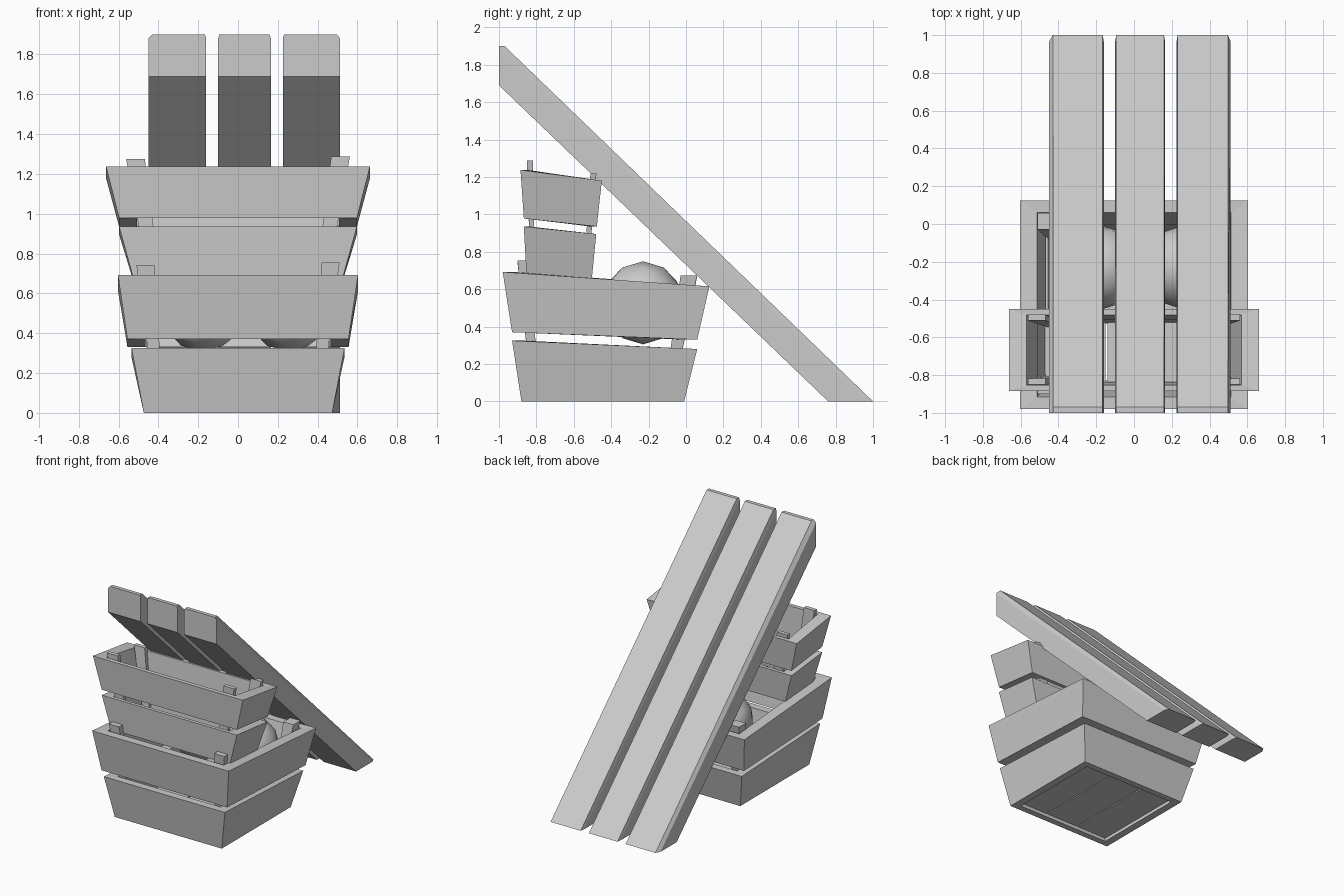
import bpy, bmesh
from mathutils import Vector

if "Cube" in bpy.data.objects:
    bpy.data.objects.remove(bpy.data.objects["Cube"])


def make(name, bm, smooth=None):
    bmesh.ops.recalc_face_normals(bm, faces=bm.faces)
    me = bpy.data.meshes.new(name)
    bm.to_mesh(me)
    bm.free()
    ob = bpy.data.objects.new(name, me)
    bpy.context.collection.objects.link(ob)
    if smooth:
        bpy.context.view_layer.objects.active = ob
        ob.select_set(True)
        bpy.ops.object.shade_smooth_by_angle(angle=smooth)
        ob.select_set(False)
    return ob


def loft(name, loops, closed=False):
    """Skin equal-length loops; closed joins last to first, otherwise caps both ends."""
    bm = bmesh.new()
    rings = [[bm.verts.new(p) for p in loop] for loop in loops]
    n = len(rings[0])
    pairs = list(zip(rings, rings[1:]))
    if closed:
        pairs.append((rings[-1], rings[0]))
    else:
        bm.faces.new(rings[0])
        bm.faces.new(rings[-1])
    for a, b in pairs:
        for i in range(n):
            j = (i + 1) % n
            bm.faces.new((a[i], a[j], b[j], b[i]))
    return make(name, bm)


def rect(x, yf, zf, yb, zb, tx=0, ty=0):
    """Rectangle with separate front and back heights, inset by tx, ty."""
    x, yf, yb = x - tx, yf + ty, yb - ty
    return [(-x, yf, zf), (x, yf, zf), (x, yb, zb), (-x, yb, zb)]


def band(name, low, high, t_low, t_high):
    loft(name, [rect(*low), rect(*high), rect(*high, *t_high), rect(*low, *t_low)], True)


def box_ring(c, w, d):
    x, y, z = c
    return [(x - w, y - d, z), (x + w, y - d, z), (x + w, y + d, z), (x - w, y + d, z)]


def posts(name, base, top, base_size, top_size, dz=0):
    # mirrored pair of leaning corner posts
    for side, s in (("left", -1), ("right", 1)):
        b, t = Vector(base), Vector(top)
        b.x *= s
        t.x *= s
        t.z += dz * s
        loft(f"{name}_{side}", [box_ring(b, *base_size), box_ring(t, *top_size)])


def floor(name, x, y0, y1, z0, z1):
    # three planks with narrow gaps
    edges = [(-x, -0.15), (-0.14, 0.145), (0.155, x)]
    for i, (a, b) in enumerate(edges):
        c, w, d = (a + b) / 2, (b - a) / 2, (y1 - y0) / 2
        loft(f"{name}_{i + 1}", [box_ring((c, (y0 + y1) / 2, z), w, d) for z in (z0, z1)])


# Large lower crate
band("large_crate_lower_band", (0.473, -0.88, 0, -0.01, 0), (0.535, -0.93, 0.325, 0.06, 0.28),
     (0.06, 0.05), (0.08, 0.06))
band("large_crate_upper_band", (0.555, -0.93, 0.37, 0.06, 0.33), (0.603, -0.98, 0.692, 0.125, 0.615),
     (0.09, 0.065), (0.09, 0.065))
posts("large_crate_front_post", (0.395, -0.80, 0.04), (0.465, -0.875, 0.748), (0.02, 0.025), (0.045, 0.026), 0.006)
posts("large_crate_back_post", (0.395, -0.09, 0.04), (0.465, 0.015, 0.67), (0.02, 0.025), (0.045, 0.044), 0.004)
floor("large_crate_floor", 0.43, -0.85, -0.04, 0.03, 0.07)

# Small upper crate
band("small_crate_lower_band", (0.525, -0.853, 0.675, -0.503, 0.66), (0.597, -0.867, 0.935, -0.48, 0.895),
     (0.065, 0.025), (0.085, 0.027))
band("small_crate_upper_band", (0.597, -0.867, 0.978, -0.477, 0.935), (0.663, -0.885, 1.238, -0.45, 1.18),
     (0.09, 0.03), (0.095, 0.033))
posts("small_crate_front_post", (0.425, -0.82, 0.70), (0.515, -0.835, 1.282), (0.03, 0.012), (0.047, 0.016), 0.006)
posts("small_crate_back_post", (0.425, -0.535, 0.69), (0.515, -0.495, 1.215), (0.03, 0.012), (0.047, 0.016), 0.004)
floor("small_crate_floor", 0.47, -0.84, -0.515, 0.69, 0.72)

# Round contents of the large crate
for i, x in enumerate((-0.17, 0.26)):
    bm = bmesh.new()
    bmesh.ops.create_icosphere(bm, subdivisions=2, radius=0.222)
    bmesh.ops.translate(bm, verts=bm.verts, vec=(x, -0.23, 0.527))
    make(f"round_fruit_{i + 1}", bm, 1.0)

# Leaning boards: outline seen from the side, upper long edges chamfered
for name, x0, x1, cl, cr in (("left", -0.45, -0.16, 0.02, 0.006),
                             ("middle", -0.10, 0.165, 0.006, 0.006),
                             ("right", 0.225, 0.512, 0.006, 0.015)):
    outer = [(-1, 1.69), (0.76, 0), (0.965, 0), (-1, 1.88)]
    upper = [(-1, 1.88), (0.965, 0), (1, 0), (-0.97, 1.9), (-1, 1.9)]
    bm = bmesh.new()
    body = [[bm.verts.new((x, y, z)) for y, z in outer] for x in (x0, x1)]
    ridge = [[bm.verts.new((x, y, z)) for y, z in upper[2:]] for x in (x0 + cl, x1 - cr)]
    for b, r in zip(body, ridge):
        bm.faces.new(b)
        bm.faces.new((b[3], b[2], r[0], r[1], r[2]))
    (a0, a1, a2, a3), (b0, b1, b2, b3) = body
    (r0, r1, r2), (s0, s1, s2) = ridge
    for f in ((a0, a1, b1, b0), (a1, a2, r0, s0, b2, b1), (r0, r1, s1, s0),
              (r1, r2, s2, s1), (a0, b0, b3, s2, r2, a3)):
        bm.faces.new(f)
    make(f"leaning_board_{name}", bm)
